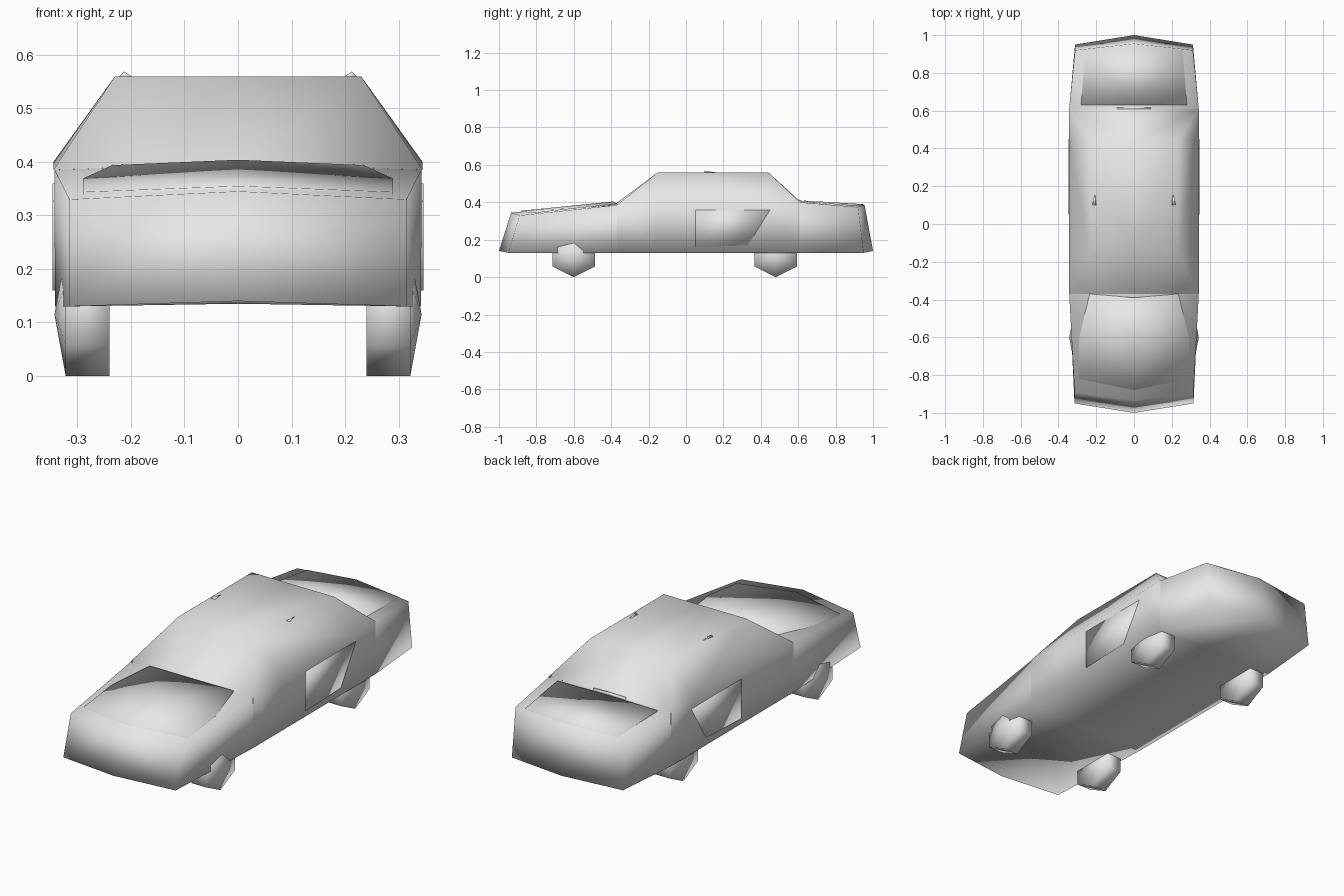
import bpy, bmesh, math
from mathutils import Matrix

cube = bpy.data.objects.get("Cube")
if cube:
    bpy.data.objects.remove(cube)

grey = bpy.data.materials.new("plain grey")
grey.use_nodes = True
grey.diffuse_color = (0.8, 0.8, 0.8, 1)
grey.node_tree.nodes["Principled BSDF"].inputs["Base Color"].default_value = (0.8, 0.8, 0.8, 1)


def loft(name, rings, closed=False, caps=(True, True)):
    """Skin rings of points on the +x side, then mirror across x = 0."""
    bm = bmesh.new()
    rows = [[bm.verts.new(p) for p in ring] for ring in rings]
    n = len(rows[0])
    for a, b in zip(rows, rows[1:]):
        for i in range(n if closed else n - 1):
            j = (i + 1) % n
            bm.faces.new((a[i], a[j], b[j], b[i]))
    for row, wanted in zip((rows[0], rows[-1]), caps):
        if wanted:
            bm.faces.new(row)
    bmesh.ops.remove_doubles(bm, verts=bm.verts[:], dist=0.0005)
    bmesh.ops.mirror(bm, geom=bm.verts[:] + bm.edges[:] + bm.faces[:],
                     matrix=Matrix.Identity(4), merge_dist=0.0005, axis='X')
    bmesh.ops.recalc_face_normals(bm, faces=bm.faces[:])
    for f in bm.faces:
        f.smooth = True
    mesh = bpy.data.meshes.new(name)
    bm.to_mesh(mesh)
    bm.free()
    mesh.materials.append(grey)
    obj = bpy.data.objects.new(name, mesh)
    bpy.context.collection.objects.link(obj)
    return obj


def lid(name, stations, depth=0.02):
    """Thin raised panel; each station is centre y, z and corner x, y, z."""
    rings = []
    for cy, cz, x, y, z in stations:
        rings.append([(0, cy, cz), (x, y, z), (x, y, z - depth), (0, cy, cz - depth)])
    loft(name, rings)


# Front clip: nose to cowl
loft("front_body", [
    [(0, -0.935, 0.345), (0.315, -0.89, 0.33), (0.315, -0.95, 0.13), (0, -1, 0.14)],
    [(0, -0.37, 0.397), (0.343, -0.37, 0.385), (0.342, -0.37, 0.13), (0, -0.37, 0.135)],
], caps=(True, False))


# Cabin: windscreen, roof, rear screen and sides
def cabin_ring(y, top, corner, belt):
    return [(0, y, top), (corner[0], y, corner[1]), (0.345, y, belt), (0.342, y, 0.13), (0, y, 0.135)]


loft("cabin", [
    cabin_ring(-0.37, 0.397, (0.345, 0.385), 0.385),
    cabin_ring(-0.15, 0.56, (0.23, 0.56), 0.388),
    cabin_ring(0.44, 0.56, (0.23, 0.56), 0.397),
    cabin_ring(0.61, 0.405, (0.345, 0.40), 0.40),
], caps=(False, False))

# Rear clip: rear screen base to tail
loft("rear_body", [
    [(0, 0.61, 0.405), (0.343, 0.61, 0.40), (0.342, 0.61, 0.13), (0, 0.61, 0.135)],
    [(0, 0.955, 0.385), (0.312, 0.92, 0.375), (0.312, 0.95, 0.13), (0, 1, 0.14)],
], caps=(False, True))

# Raised panels
lid("hood", [(-0.88, 0.355, 0.29, -0.82, 0.344),
             (-0.6, 0.383, 0.29, -0.6, 0.369),
             (-0.39, 0.404, 0.235, -0.37, 0.394)])
lid("trunk_lid", [(0.63, 0.409, 0.28, 0.63, 0.405),
                  (0.95, 0.39, 0.258, 0.92, 0.382)])
lid("rear_trim", [(0.608, 0.414, 0.09, 0.608, 0.412),
                  (0.618, 0.41, 0.09, 0.618, 0.408)])

# Door panels on both sides
outline = [(0.05, 0.36), (0.45, 0.36), (0.33, 0.17), (0.05, 0.16)]
loft("door_panels", [[(x, y, z) for y, z in outline] for x in (0.336, 0.347)], closed=True)

# Small roof fins
base = [(0.195, 0.1, 0.557), (0.224, 0.1, 0.557), (0.204, 0.18, 0.557)]
loft("roof_fins", [base, [(0.213, 0.1, 0.569)] * 3], closed=True, caps=(True, False))


# Six-sided wheels with pointed hubs
def wheel_ring(x, y, r):
    angles = [math.radians(90 + 60 * i) for i in range(6)]
    return [(x, y + 1.15 * r * math.cos(a), 0.115 + r * math.sin(a)) for a in angles]


for name, y in (("front_wheels", -0.6), ("rear_wheels", 0.48)):
    loft(name, [wheel_ring(0.24, y, 0.115), wheel_ring(0.322, y, 0.115), wheel_ring(0.343, y, 0)],
         closed=True, caps=(True, False))
